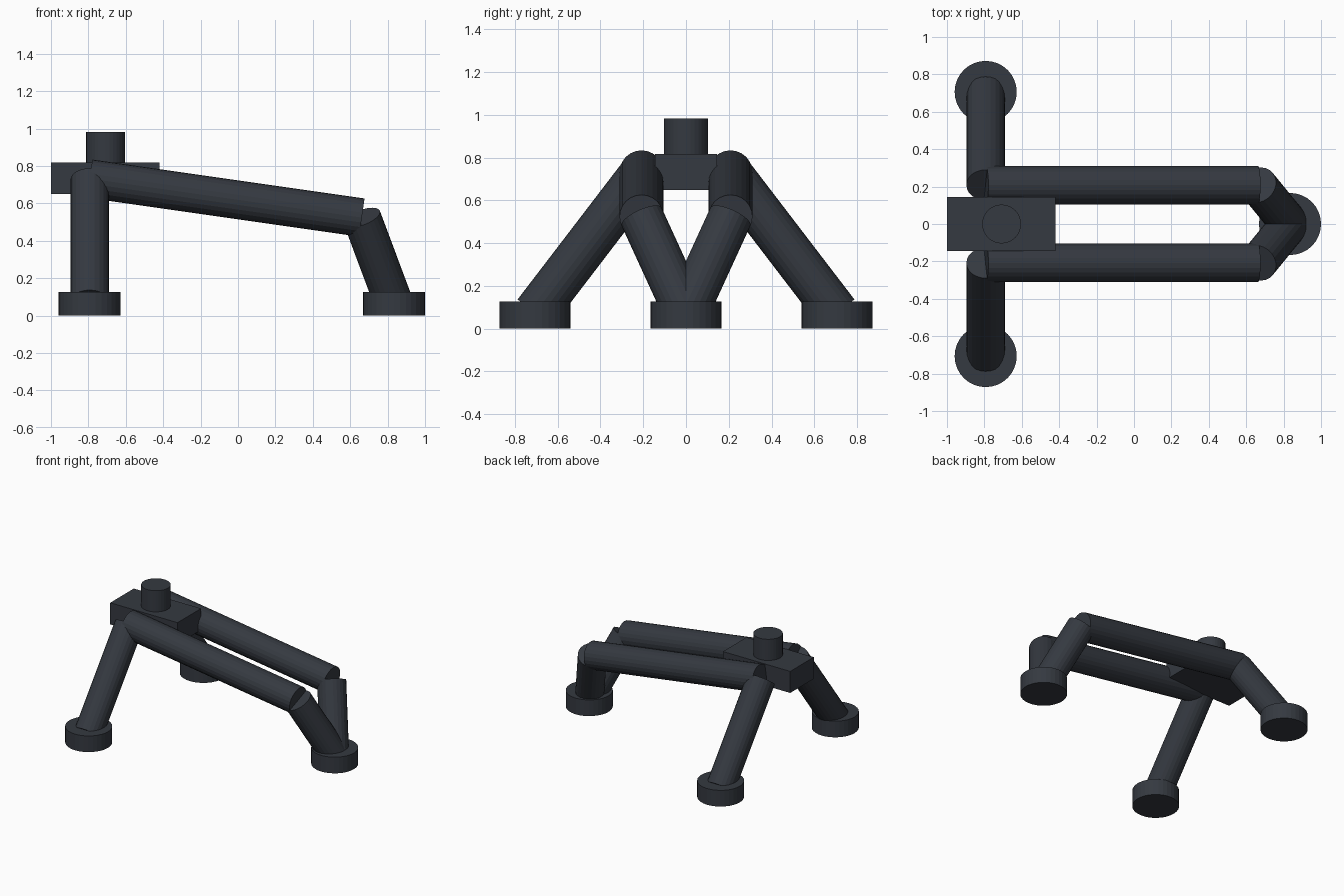
import bpy
from mathutils import Vector

if "Cube" in bpy.data.objects:
    bpy.data.objects.remove(bpy.data.objects["Cube"])

mat = bpy.data.materials.new("dark_slate")
mat.diffuse_color = (0.035, 0.041, 0.052, 1)
mat.use_nodes = True
mat.node_tree.nodes["Principled BSDF"].inputs["Base Color"].default_value = mat.diffuse_color


def finish(name):
    ob = bpy.context.object
    ob.name = name
    ob.data.materials.append(mat)
    return ob


def tube(name, a, b, r, sides=24):
    """Capped cylinder running from point a to point b."""
    a, b = Vector(a), Vector(b)
    d = b - a
    bpy.ops.mesh.primitive_cylinder_add(
        vertices=sides, radius=r, depth=d.length, location=(a + b) / 2,
        rotation=d.to_track_quat('Z', 'Y').to_euler())
    return finish(name)


R = 0.103         # frame tube radius
FOOT_R, FOOT_H = 0.166, 0.126

# Body block with a round knob on top
bpy.ops.mesh.primitive_cube_add(size=1, location=(-0.71, 0, 0.733))
bpy.context.object.scale = (0.58, 0.29, 0.168)
finish("body_block")
tube("top_knob", (-0.708, 0, 0.77), (-0.708, 0, 0.982), 0.104, 32)

# Mirrored frame: splayed leg, long rail and converging leg on each side
for side, s in (("right", -1), ("left", 1)):
    shoulder = (-0.793, s * 0.208, 0.732)
    knee = (0.662, s * 0.208, 0.524)
    tube(side + "_splayed_leg", (-0.793, s * 0.706, 0.074),
         (-0.793, s * 0.208, 0.725), R)
    tube(side + "_long_rail", shoulder, knee, R)
    tube(side + "_converging_leg", knee, (0.832, 0, 0.07), R)
    tube(side + "_foot", (-0.793, s * 0.706, 0),
         (-0.793, s * 0.706, FOOT_H), FOOT_R, 32)

# Single shared foot at the far end
tube("end_foot", (0.834, 0, 0), (0.834, 0, FOOT_H), FOOT_R, 32)
